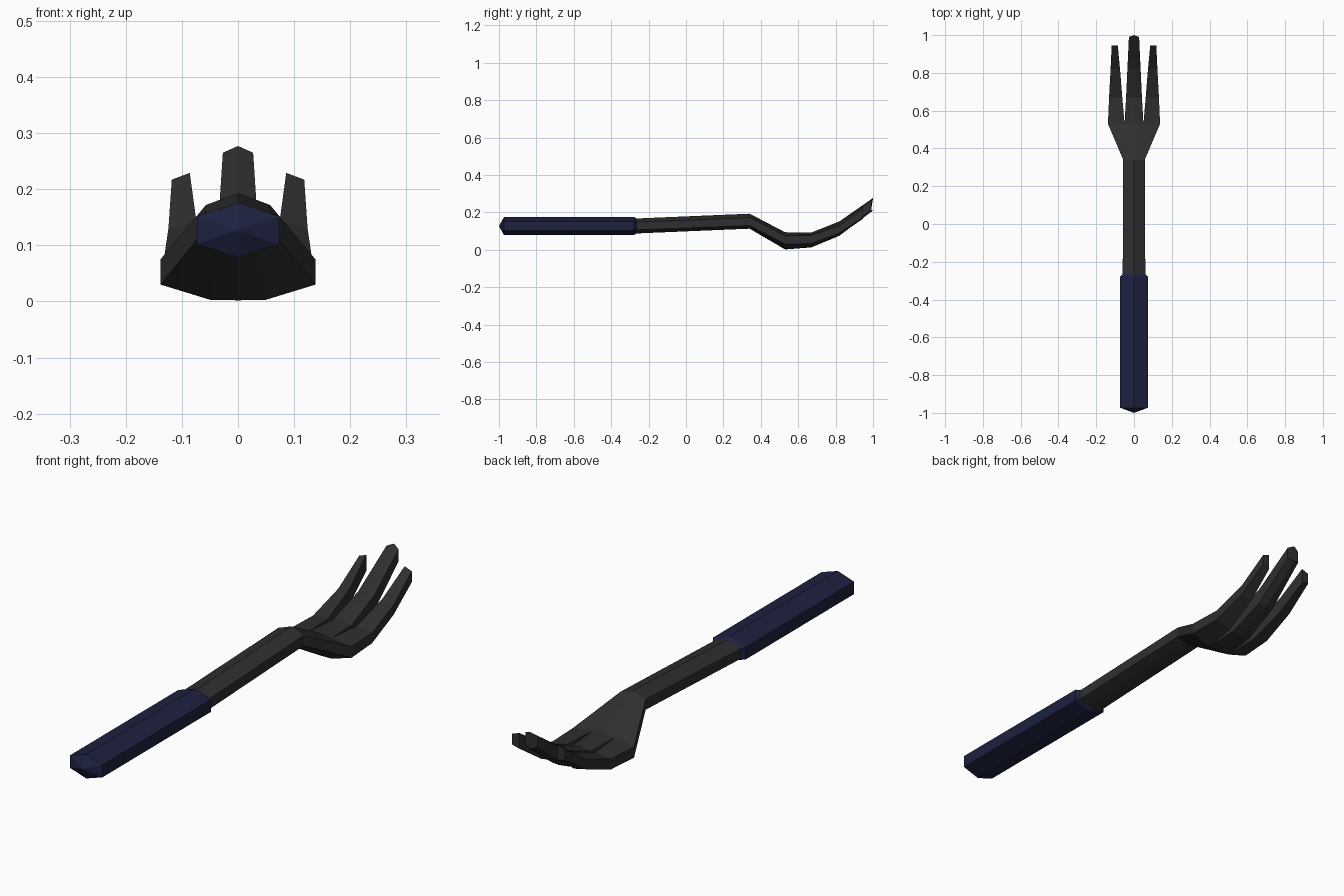
import bpy, bmesh

if "Cube" in bpy.data.objects:
    bpy.data.objects.remove(bpy.data.objects["Cube"])


def material(name, rgb):
    m = bpy.data.materials.new(name)
    m.diffuse_color = (*rgb, 1)
    m.use_nodes = True
    m.node_tree.nodes["Principled BSDF"].inputs["Base Color"].default_value = m.diffuse_color
    return m


def loft(bm, rings, cap_start=False, cap_end=False):
    """Skin a list of closed rings with flat faces."""
    vr = [[bm.verts.new(p) for p in ring] for ring in rings]
    n = len(vr[0])
    for a, b in zip(vr, vr[1:]):
        for i in range(n):
            j = (i + 1) % n
            bm.faces.new((a[i], a[j], b[j], b[i]))
    if cap_start:
        bm.faces.new(vr[0])
    if cap_end:
        bm.faces.new(vr[-1])


def finish(bm, name, mat):
    bmesh.ops.remove_doubles(bm, verts=bm.verts, dist=0.0005)
    bmesh.ops.recalc_face_normals(bm, faces=bm.faces)
    me = bpy.data.meshes.new(name)
    bm.to_mesh(me)
    bm.free()
    me.materials.append(mat)
    ob = bpy.data.objects.new(name, me)
    bpy.context.collection.objects.link(ob)


# Grip: hexagonal bar with a pointed end and a chamfered front
def hex_ring(y, s):
    pts = [(0, .049), (.073, .025), (.073, -.025), (0, -.049), (-.073, -.025), (-.073, .025)]
    return [(x * s, y, .127 + z * s) for x, z in pts]


bm = bmesh.new()
loft(bm, [hex_ring(-1, 0), hex_ring(-.973, 1), hex_ring(-.278, 1), hex_ring(-.262, .78)], cap_end=True)
bmesh.ops.dissolve_degenerate(bm, dist=0.0005, edges=bm.edges)
finish(bm, "grip", material("grip_blue", (.012, .015, .05)))


# Neck and palm: ridged section, given as half profile (x, top z, bottom z)
def palm_ring(y, half):
    full = [(-x, t, b) for x, t, b in reversed(half[1:])] + half
    return [(x, y, t) for x, t, b in full] + [(x, y, b) for x, t, b in reversed(full)]


bm = bmesh.new()
loft(bm, [
    palm_ring(-.275, [(0, .167, .087), (.022, .160, .093), (.060, .147, .106)]),
    palm_ring(.34, [(0, .193, .113), (.022, .185, .117), (.057, .172, .130)]),
    palm_ring(.53, [(0, .094, .002), (.050, .088, .003), (.138, .075, .030)]),
], cap_start=True)

# Centre tine: (y, tip bulge, half width, ridge z, edge z, centre bottom z, edge bottom z)
centre = [(.53, 0, .050, .094, .088, .002, .003), (.67, 0, .042, .092, .084, .013, .015),
          (.82, 0, .035, .152, .142, .075, .079), (.99, .01, .027, .277, .265, .210, .215)]
loft(bm, [[(-w, y, e), (0, y + k, r), (w, y, e), (w, y, eb), (0, y + k, b), (-w, y, eb)]
          for y, k, w, r, e, b, eb in centre], cap_end=True)

# Side tines: (y, inner x, outer x, inner top, outer top, inner bottom, outer bottom)
side = [(.53, .050, .138, .088, .075, .003, .030), (.67, .062, .132, .084, .076, .015, .034),
        (.82, .074, .124, .142, .130, .079, .090), (.945, .086, .118, .229, .217, .165, .173)]
for s in (-1, 1):
    loft(bm, [[(s * xi, y, ti), (s * xo, y, to), (s * xo, y, bo), (s * xi, y, bi)]
              for y, xi, xo, ti, to, bi, bo in side], cap_end=True)

finish(bm, "fork_head", material("dark_metal", (.028, .028, .028)))
